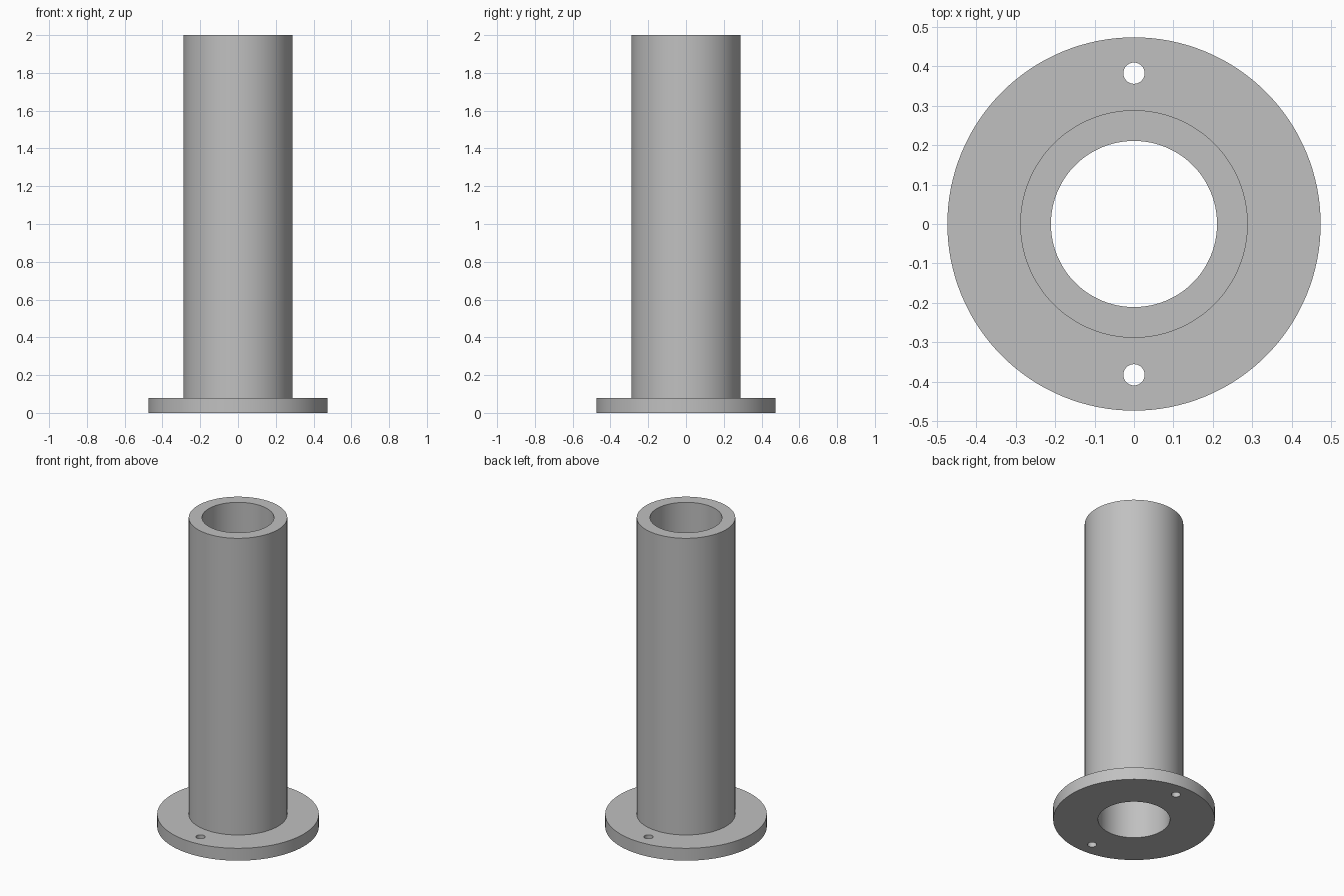
import bpy, bmesh, math
from mathutils import Vector

cube = bpy.data.objects.get("Cube")
if cube:
    bpy.data.objects.remove(cube, do_unlink=True)

FLANGE_R, TUBE_R, BORE_R = 0.474, 0.289, 0.211
FLANGE_H, HEIGHT = 0.08, 2.0
HOLE_R, HOLE_Y = 0.027, 0.383
SEGMENTS = 128

grey = bpy.data.materials.new("plain grey")
grey.use_nodes = True
colour = (0.53, 0.53, 0.53, 1)
grey.diffuse_color = colour
grey.node_tree.nodes["Principled BSDF"].inputs["Base Color"].default_value = colour

# Flanged tube: one closed profile revolved around z
profile = [(BORE_R, 0), (FLANGE_R, 0), (FLANGE_R, FLANGE_H),
           (TUBE_R, FLANGE_H), (TUBE_R, HEIGHT), (BORE_R, HEIGHT)]
bm = bmesh.new()
verts = [bm.verts.new((r, 0, z)) for r, z in profile]
edges = [bm.edges.new((v, verts[i - 1])) for i, v in enumerate(verts)]
bmesh.ops.spin(bm, geom=verts + edges, cent=Vector(), axis=(0, 0, 1),
               angle=math.tau, steps=SEGMENTS, use_merge=True)
bmesh.ops.remove_doubles(bm, verts=bm.verts, dist=1e-5)
bmesh.ops.recalc_face_normals(bm, faces=bm.faces)
mesh = bpy.data.meshes.new("flanged_tube")
bm.to_mesh(mesh)
bm.free()
mesh.materials.append(grey)
tube = bpy.data.objects.new("flanged_tube", mesh)
bpy.context.collection.objects.link(tube)
bpy.context.view_layer.objects.active = tube

# Bolt holes through the flange, front and back
for side in (-1, 1):
    bpy.ops.mesh.primitive_cylinder_add(vertices=48, radius=HOLE_R, depth=FLANGE_H * 2,
                                        location=(0, side * HOLE_Y, FLANGE_H / 2))
    cutter = bpy.context.object
    cutter.name = "bolt_hole_cutter"
    cutter.hide_render = True
    cutter.data.materials.append(grey)
    cut = tube.modifiers.new("bolt_hole", "BOOLEAN")
    cut.operation = "DIFFERENCE"
    cut.solver = "EXACT"
    cut.object = cutter
    bpy.context.view_layer.objects.active = tube
    bpy.ops.object.modifier_apply(modifier=cut.name)
    bpy.data.objects.remove(cutter, do_unlink=True)

# Smooth round walls, sharp rims
bpy.ops.object.select_all(action="DESELECT")
tube.select_set(True)
bpy.context.view_layer.objects.active = tube
bpy.ops.object.shade_smooth_by_angle(angle=math.radians(30))
